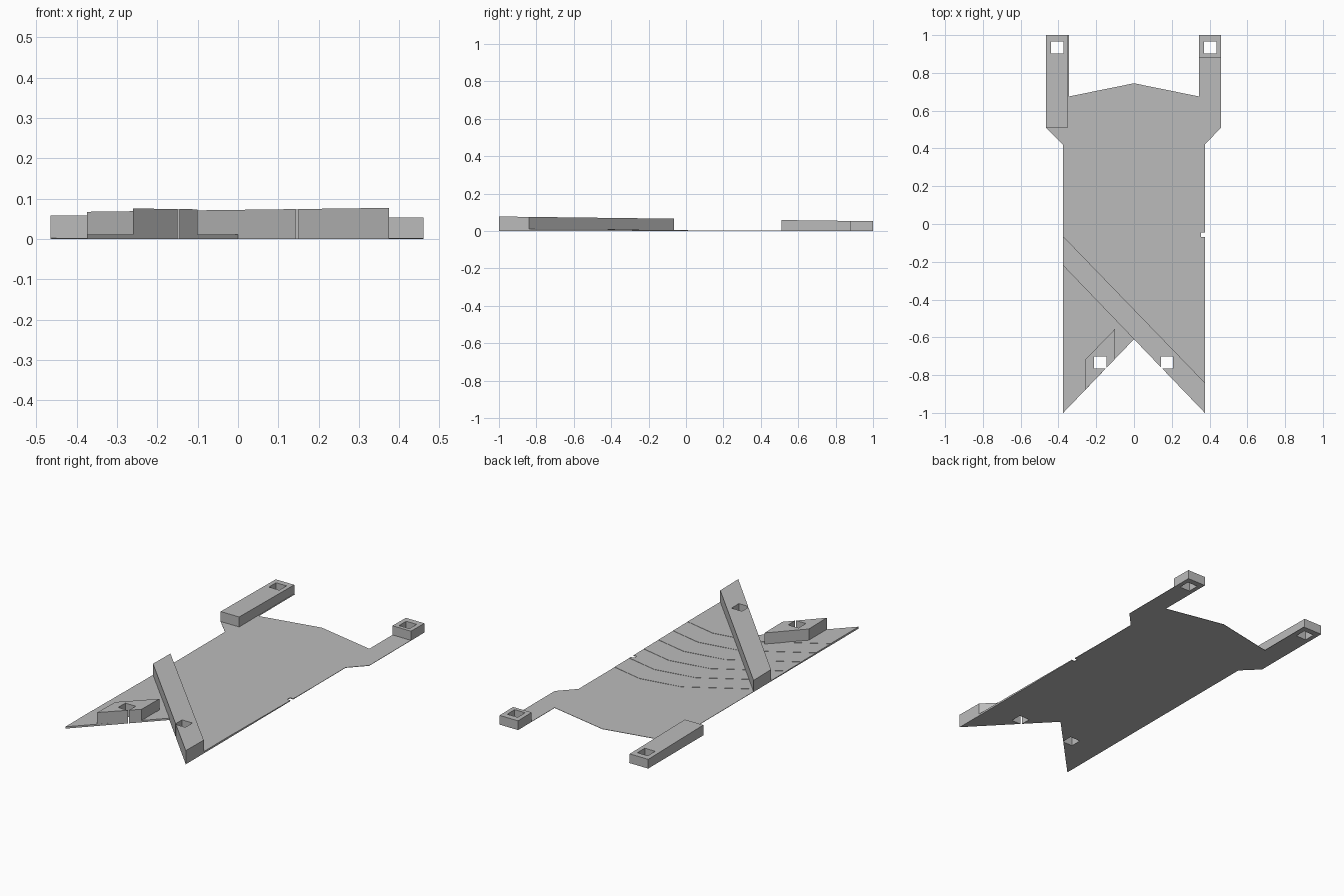
import bpy, bmesh

if "Cube" in bpy.data.objects:
    bpy.data.objects.remove(bpy.data.objects["Cube"], do_unlink=True)

grey = bpy.data.materials.new("plain_grey")
grey.use_nodes = True
grey.diffuse_color = (0.5, 0.5, 0.5, 1)
grey.node_tree.nodes["Principled BSDF"].inputs["Base Color"].default_value = (0.5, 0.5, 0.5, 1)

BASE = 0.002    # sheet thickness
STEP = 0.0014   # terrace height
HOLE = 0.0325   # half width of a peg hole


def slope(x, y):
    """Gently tilted plane shared by the tops of all raised bars."""
    return 0.0645 - 0.0125 * y


def prism(name, outline, bottom, top):
    """Extrude an outline; top is a height or a function of x and y."""
    height = top if callable(top) else (lambda x, y: top)
    bm = bmesh.new()
    low = [bm.verts.new((x, y, bottom)) for x, y in outline]
    high = [bm.verts.new((x, y, height(x, y))) for x, y in outline]
    bm.faces.new(low)
    bm.faces.new(high)
    for i in range(len(low)):
        j = (i + 1) % len(low)
        bm.faces.new((low[i], low[j], high[j], high[i]))
    bmesh.ops.recalc_face_normals(bm, faces=bm.faces)
    mesh = bpy.data.meshes.new(name)
    bm.to_mesh(mesh)
    bm.free()
    mesh.materials.append(grey)
    obj = bpy.data.objects.new(name, mesh)
    bpy.context.collection.objects.link(obj)
    return obj


def box(x0, x1, y0, y1):
    return [(x0, y0), (x1, y0), (x1, y1), (x0, y1)]


def hole(name, x, y, parts):
    """Cut a square peg hole through the listed parts."""
    cutter = prism(name, box(x - HOLE, x + HOLE, y - HOLE, y + HOLE), -0.1, 0.2)
    cut(cutter, parts)


def cut(cutter, parts):
    cutter.hide_render = True
    cutter.hide_viewport = True
    cutter.display_type = 'WIRE'
    for part in parts:
        mod = part.modifiers.new(cutter.name, 'BOOLEAN')
        mod.operation = 'DIFFERENCE'
        mod.solver = 'EXACT'
        mod.object = cutter


# Thin sheet with a swallowtail front, a pointed back and two rear arms
tail = [(-0.375, -1), (0, -0.61), (0.375, -1)]
sheet = prism("base_sheet", tail + [
    (0.375, 0.42), (0.46, 0.51), (0.46, 1), (0.345, 1), (0.345, 0.675),
    (0, 0.745),
    (-0.345, 0.675), (-0.345, 1), (-0.465, 1), (-0.465, 0.51), (-0.375, 0.42)],
    0, BASE)

# Very shallow terraces rising towards the front
contour = [(0.375, 0.1), (0.19, 0.14), (-0.04, 0.1), (-0.375, -0.1)]
terraces = []
for i in range(6):
    z = BASE + i * STEP
    edge = [(x, y - 0.13 * i) for x, y in contour]
    terraces.append(prism(f"terrace_{i + 1}", tail + edge, z, z + STEP))

# Raised bars and blocks
bar = prism("diagonal_bar", [(-0.375, -0.22), (0.375, -1), (0.375, -0.84), (-0.375, -0.065)],
            BASE, slope)
block = prism("front_block", [(-0.26, -0.88), (-0.1, -0.714), (-0.1, -0.555), (-0.26, -0.72)],
              BASE, slope)
right_arm = prism("right_rear_bar", box(-0.465, -0.35, 0.51, 1), BASE, slope)
left_arm = prism("left_rear_block", box(0.345, 0.46, 0.88, 1), BASE, slope)

# Peg holes
hole("right_rear_hole", -0.407, 0.934, [sheet, right_arm])
hole("left_rear_hole", 0.403, 0.934, [sheet, left_arm])
hole("right_front_hole", -0.178, -0.733, [sheet, block] + terraces)
hole("left_front_hole", 0.175, -0.733, [sheet, bar] + terraces)

# Small nick in the left edge
cut(prism("edge_nick", box(0.355, 0.4, -0.07, -0.045), -0.1, 0.2), [sheet] + terraces)
